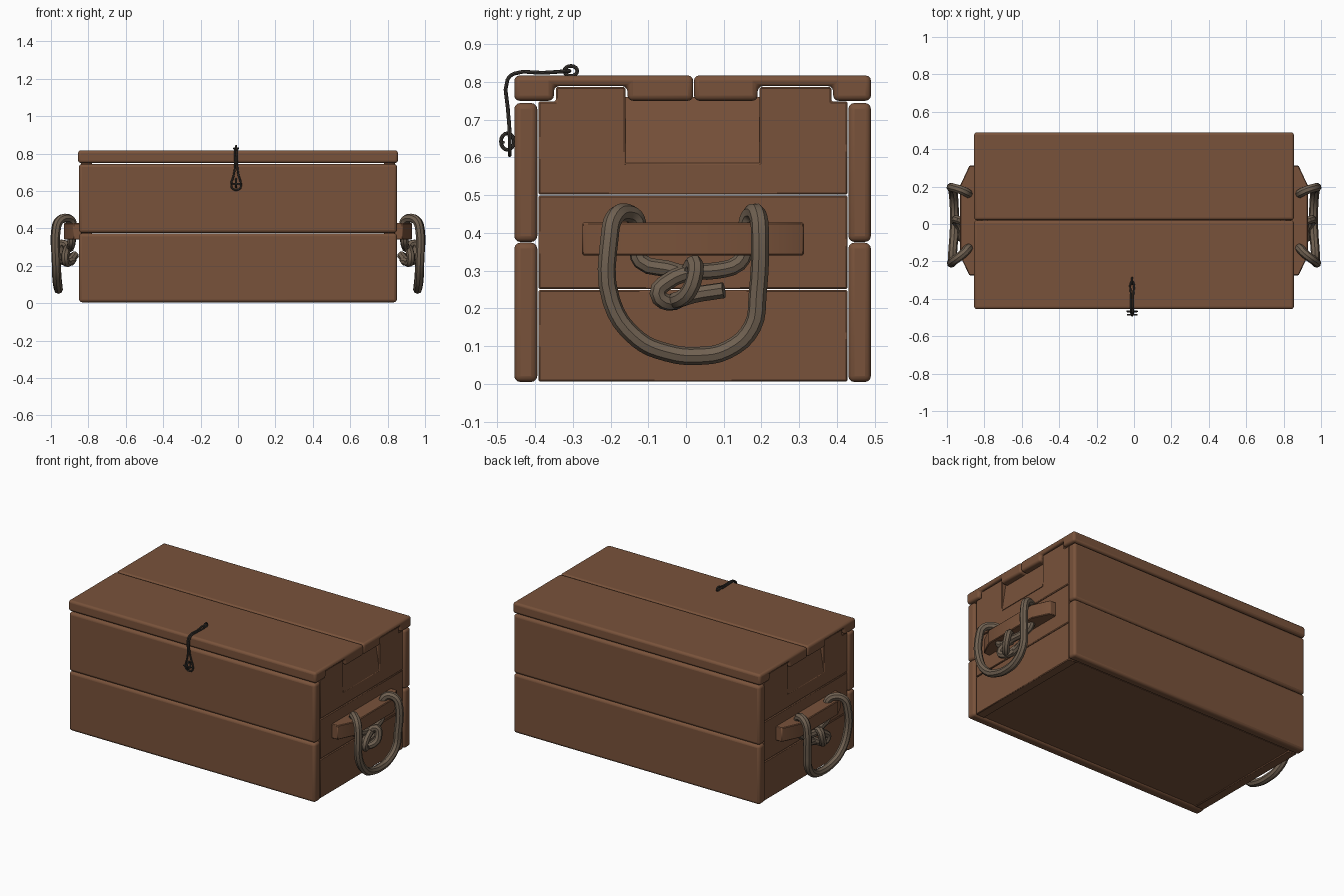
import bpy, bmesh, math
from mathutils import Vector

if "Cube" in bpy.data.objects:
    bpy.data.objects.remove(bpy.data.objects["Cube"])


def material(name, rgb):
    m = bpy.data.materials.new(name)
    m.diffuse_color = (*rgb, 1)
    m.use_nodes = True
    m.node_tree.nodes["Principled BSDF"].inputs["Base Color"].default_value = m.diffuse_color
    return m


WOOD = material("brown wood", (0.19, 0.085, 0.043))
ROPE = material("weathered rope", (0.16, 0.118, 0.082))
IRON = material("dark iron", (0.05, 0.043, 0.037))


def finish(ob, mat, bevel=0, segments=2):
    ob.data.materials.append(mat)
    if bevel:
        mod = ob.modifiers.new("soft edges", 'BEVEL')
        mod.width, mod.segments = bevel, segments
        mod.limit_method, mod.angle_limit = 'ANGLE', math.radians(40)
    bpy.ops.object.select_all(action='DESELECT')
    bpy.context.view_layer.objects.active = ob
    ob.select_set(True)
    bpy.ops.object.shade_smooth_by_angle(angle=math.radians(40))
    return ob


def prism(name, pts, axis, lo, hi, bevel=0.0, segments=2):
    """Extrude a 2D outline from lo to hi along the given axis (0 x, 1 y, 2 z)."""
    def place(p, t):
        v = list(p)
        v.insert(axis, t)
        return v
    bm = bmesh.new()
    a = [bm.verts.new(place(p, lo)) for p in pts]
    b = [bm.verts.new(place(p, hi)) for p in pts]
    bm.faces.new(a)
    bm.faces.new(b[::-1])
    for i in range(len(pts)):
        j = (i + 1) % len(pts)
        bm.faces.new((a[j], a[i], b[i], b[j]))
    bmesh.ops.recalc_face_normals(bm, faces=bm.faces)
    me = bpy.data.meshes.new(name)
    bm.to_mesh(me)
    bm.free()
    ob = bpy.data.objects.new(name, me)
    bpy.context.collection.objects.link(ob)
    return finish(ob, WOOD, bevel, segments)


def box(name, x, y, z, bevel=0.0, segments=2):
    outline = [(y[0], z[0]), (y[1], z[0]), (y[1], z[1]), (y[0], z[1])]
    return prism(name, outline, 0, x[0], x[1], bevel, segments)


def tube(name, pts, radius, mat, closed=False, steps=5, sides=2):
    """Round tube through the points, turned into a mesh."""
    cu = bpy.data.curves.new(name, 'CURVE')
    cu.dimensions = '3D'
    cu.bevel_depth, cu.bevel_resolution = radius, sides
    cu.use_fill_caps = True
    sp = cu.splines.new('BEZIER')
    sp.bezier_points.add(len(pts) - 1)
    for bp, p in zip(sp.bezier_points, pts):
        bp.co = Vector(p)
        bp.handle_left_type = bp.handle_right_type = 'AUTO'
    sp.use_cyclic_u = closed
    sp.resolution_u = steps
    ob = bpy.data.objects.new(name, cu)
    bpy.context.collection.objects.link(ob)
    bpy.ops.object.select_all(action='DESELECT')
    bpy.context.view_layer.objects.active = ob
    ob.select_set(True)
    bpy.ops.object.convert(target='MESH')
    return finish(bpy.context.object, mat)


# Front and back boards, two stacked planks each
for side, y in (("front", (-0.455, -0.394)), ("back", (0.43, 0.49))):
    box(side + "_lower_board", (-0.85, 0.85), y, (0.005, 0.374), 0.016, 3)
    box(side + "_upper_board", (-0.85, 0.85), y, (0.376, 0.744), 0.016, 3)

# Bottom board
box("bottom_board", (-0.82, 0.82), (-0.39, 0.427), (0.012, 0.05))

# Lid: two planks, notched underneath for the end tabs
prism("lid_front", [(-0.455, 0.75), (-0.35, 0.75), (-0.35, 0.789), (-0.155, 0.789),
                    (-0.155, 0.75), (0.019, 0.75), (0.019, 0.817), (-0.455, 0.817)],
      0, -0.855, 0.855, 0.014, 3)
prism("lid_back", [(0.021, 0.75), (0.19, 0.75), (0.19, 0.789), (0.39, 0.789),
                   (0.39, 0.75), (0.49, 0.75), (0.49, 0.817), (0.021, 0.817)],
      0, -0.855, 0.855, 0.014, 3)

for s, side in ((1, "right"), (-1, "left")):
    # End panel: two plain planks and a top plank with two tabs
    inner, outer = s * 0.78, s * 0.84
    xs = (min(inner, outer), max(inner, outer))
    box(side + "_end_low", xs, (-0.391, 0.428), (0.006, 0.249), 0.004, 1)
    box(side + "_end_mid", xs, (-0.391, 0.428), (0.251, 0.499), 0.004, 1)
    prism(side + "_end_top",
          [(-0.391, 0.501), (0.428, 0.501), (0.428, 0.748), (0.385, 0.748),
           (0.385, 0.786), (0.195, 0.786), (0.195, 0.585), (-0.16, 0.585),
           (-0.16, 0.786), (-0.345, 0.786), (-0.345, 0.748), (-0.391, 0.748)],
          0, xs[0], xs[1], 0.004, 1)
    # Sloping finger recess between the tabs
    prism(side + "_finger_recess",
          [(inner, 0.585), (outer, 0.585), (s * 0.812, 0.76), (inner, 0.76)],
          1, -0.16, 0.195)
    # Cleat with chamfered ends
    prism(side + "_cleat",
          [(s * 0.83, -0.275), (s * 0.88, -0.275), (s * 0.93, -0.17),
           (s * 0.93, 0.205), (s * 0.88, 0.312), (s * 0.83, 0.312)],
          2, 0.34, 0.428, 0.004, 1)
    # Rope handle: hangs in front of the cleat and threads down through it
    loop = [(0.888, -0.13, 0.37), (0.888, -0.132, 0.435), (0.915, -0.16, 0.454),
            (0.955, -0.19, 0.44), (0.972, -0.202, 0.39), (0.972, -0.198, 0.22),
            (0.968, -0.13, 0.12), (0.962, -0.05, 0.083), (0.96, 0.03, 0.074),
            (0.962, 0.11, 0.09), (0.968, 0.175, 0.15), (0.972, 0.19, 0.24),
            (0.975, 0.196, 0.39), (0.958, 0.192, 0.44), (0.92, 0.18, 0.455),
            (0.89, 0.165, 0.435), (0.888, 0.16, 0.37)]
    tube(side + "_rope_handle", [(s * x, y, z) for x, y, z in loop], 0.024, ROPE, steps=4)
    # Knot below the cleat: two strands wrapped round each other
    strand_a = [(0.888, -0.13, 0.36), (0.89, -0.12, 0.325), (0.895, -0.05, 0.305),
                (0.905, 0.0, 0.295), (0.94, 0.022, 0.32), (0.955, 0.022, 0.28),
                (0.945, 0.0, 0.235), (0.905, -0.03, 0.22), (0.885, 0.02, 0.235),
                (0.9, 0.1, 0.248)]
    strand_b = [(0.888, 0.16, 0.36), (0.89, 0.14, 0.32), (0.9, 0.08, 0.3),
                (0.91, 0.01, 0.295), (0.92, -0.05, 0.27), (0.925, -0.075, 0.24),
                (0.915, -0.045, 0.215), (0.89, 0.0, 0.235), (0.87, 0.03, 0.26)]
    for n, strand in enumerate((strand_a, strand_b)):
        tube(f"{side}_knot_strand_{n + 1}", [(s * x, y, z) for x, y, z in strand],
             0.022, ROPE, steps=3)

# Hasp: bent double wire from the lid down the front, closing in a loop
X = -0.01
wire = [(0.005, -0.31, 0.829), (0.006, -0.38, 0.824), (0.006, -0.455, 0.822),
        (0.006, -0.473, 0.805), (0.006, -0.472, 0.73), (0.014, -0.468, 0.68),
        (0.026, -0.467, 0.635), (0.018, -0.467, 0.611)]
path = [(X + x, y, z) for x, y, z in wire] + [(X - x, y, z) for x, y, z in wire[::-1]]
tube("hasp_wire", path, 0.005, IRON, closed=True, steps=3)

# Staples: one ring on the lid, one on the front board
def ring(name, centre, ry, rz, radius=0.005):
    pts = [(X, centre[0] + ry * math.cos(a), centre[1] + rz * math.sin(a))
           for a in (i * math.tau / 8 for i in range(8))]
    tube(name, pts, radius, IRON, closed=True, steps=2)


ring("lid_staple", (-0.305, 0.829), 0.017, 0.013)
ring("front_staple", (-0.473, 0.642), 0.017, 0.022)
tube("locking_pin", [(X - 0.028, -0.484, 0.64), (X, -0.484, 0.64), (X + 0.028, -0.484, 0.64)],
     0.004, IRON, steps=2)
